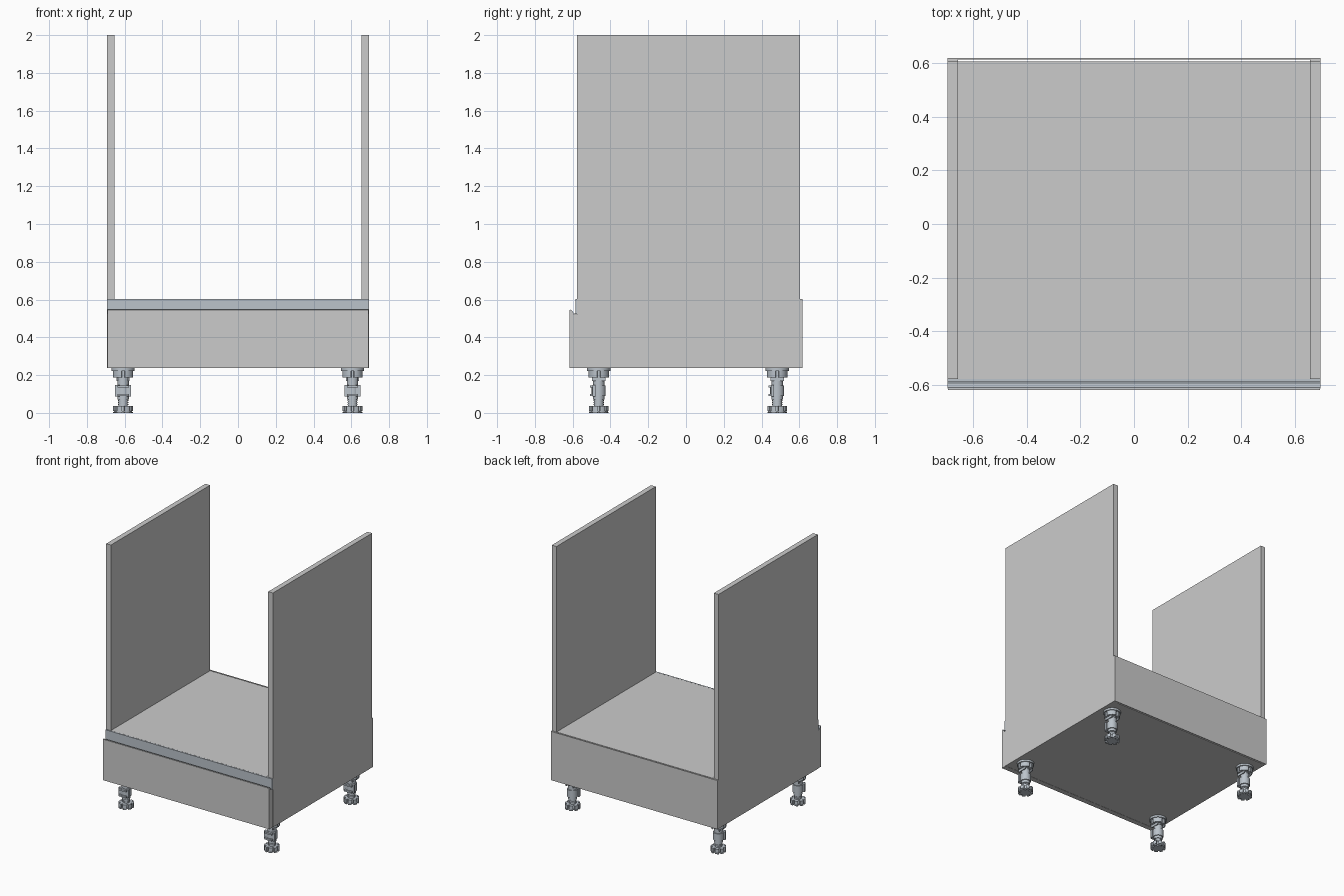
import bpy, bmesh, math

if "Cube" in bpy.data.objects:
    bpy.data.objects.remove(bpy.data.objects["Cube"])

metal = bpy.data.materials.new("blue_grey")
metal.diffuse_color = (0.50, 0.55, 0.60, 1)
metal.use_nodes = True
metal.node_tree.nodes["Principled BSDF"].inputs["Base Color"].default_value = metal.diffuse_color


def finish(bm, name, mat=None):
    bmesh.ops.recalc_face_normals(bm, faces=bm.faces)
    me = bpy.data.meshes.new(name)
    bm.to_mesh(me)
    bm.free()
    ob = bpy.data.objects.new(name, me)
    bpy.context.collection.objects.link(ob)
    if mat:
        me.materials.append(mat)
    return ob


def prism(bm, pts, vec):
    """Extrude a closed outline of 3D points along vec."""
    face = bm.faces.new([bm.verts.new(p) for p in pts])
    ext = bmesh.ops.extrude_face_region(bm, geom=[face], use_keep_orig=True)
    verts = [g for g in ext["geom"] if isinstance(g, bmesh.types.BMVert)]
    bmesh.ops.translate(bm, verts=verts, vec=vec)


def add_box(bm, x0, x1, y0, y1, z0, z1):
    prism(bm, [(x0, y0, z0), (x1, y0, z0), (x1, y1, z0), (x0, y1, z0)], (0, 0, z1 - z0))


def box(name, *dims):
    bm = bmesh.new()
    add_box(bm, *dims)
    return finish(bm, name)


def rail(name, yz, x0, x1, mat=None):
    """Extrude a y-z profile across the cabinet width."""
    bm = bmesh.new()
    prism(bm, [(x0, y, z) for y, z in yz], (x1 - x0, 0, 0))
    return finish(bm, name, mat)


def disc(bm, r, z0, z1, notches=0, depth=0.0, half=0.1, n=32):
    """Upright cylinder whose rim may carry evenly spaced notches."""
    pts = []
    if notches:
        step = 2 * math.pi / notches
        for k in range(notches):
            a = k * step
            pts += [(r - depth, a - half), (r - depth, a + half)]
            seg = max(2, n // notches)
            pts += [(r, a + half + (step - 2 * half) * i / seg) for i in range(seg + 1)]
    else:
        pts = [(r, 2 * math.pi * i / n) for i in range(n)]
    prism(bm, [(q * math.cos(a), q * math.sin(a), z0) for q, a in pts], (0, 0, z1 - z0))


# Carcass: two tall sides, bottom and oven shelf
Z0, W, T = 0.237, 0.694, 0.039
for side, s in (("left", -1), ("right", 1)):
    xa, xb = sorted((s * W, s * (W - T)))
    box(side + "_side_panel", xa, xb, -0.576, 0.604, Z0, 2.0)
    box(side + "_back_spacer", xa, xb, 0.604, 0.612, Z0, 0.604)
box("bottom_panel", -W + T, W - T, -0.576, 0.604, Z0, Z0 + T)
box("oven_shelf", -W + T, W - T, -0.576, 0.604, 0.604 - T, 0.604)

# Thin back sheet behind the lower box
box("back_sheet", -W, W, 0.612, 0.617, Z0, 0.604)

# Drawer front with a bevelled finger edge
rail("drawer_front", [(-0.617, Z0), (-0.617, 0.545), (-0.610, 0.545),
                      (-0.592, 0.522), (-0.578, 0.522), (-0.578, Z0)], -W + 0.002, W - 0.002)

# Grip strip: upright plate with a sloped lip over the drawer edge
rail("grip_strip", [(-0.612, 0.5475), (-0.609, 0.5475), (-0.592, 0.526), (-0.586, 0.526),
                    (-0.586, 0.604), (-0.577, 0.604), (-0.577, 0.5225), (-0.5925, 0.5225)],
     -W, W, metal)


# Adjustable leg
def leg(name, x, y):
    bm = bmesh.new()
    disc(bm, 0.053, 0.0, 0.006, 8, 0.016, 0.13, 48)      # ribbed foot
    disc(bm, 0.048, 0.006, 0.010)
    disc(bm, 0.053, 0.010, 0.037, 8, 0.012, 0.13, 48)
    disc(bm, 0.024, 0.037, 0.075)                        # threaded neck
    for i in range(3):
        disc(bm, 0.027, 0.043 + i * 0.010, 0.048 + i * 0.010)
    disc(bm, 0.030, 0.070, 0.192)                        # tube
    disc(bm, 0.034, 0.180, 0.192)
    disc(bm, 0.054, 0.188, 0.226, 4, 0.014, 0.16, 40)    # mounting flange
    disc(bm, 0.061, 0.222, Z0, n=40)
    disc(bm, 0.037, 0.090, 0.146)                        # plinth clip
    add_box(bm, -0.042, 0.042, -0.032, -0.016, 0.087, 0.148)
    for z in (0.089, 0.134):
        add_box(bm, -0.030, 0.030, -0.046, -0.032, z, z + 0.012)
    for s in (-1, 1):                                    # flange lugs
        add_box(bm, s * 0.030 - 0.004, s * 0.030 + 0.004, -0.036, 0.036, 0.170, 0.190)
    ob = finish(bm, name, metal)
    ob.location = (x, y, 0)
    bpy.ops.object.select_all(action='DESELECT')
    bpy.context.view_layer.objects.active = ob
    ob.select_set(True)
    bpy.ops.object.shade_smooth_by_angle(angle=math.radians(30))


for end, y in (("front", -0.462), ("back", 0.483)):
    for side, x in (("left", -0.608), ("right", 0.606)):
        leg(f"{end}_{side}_leg", x, y)
